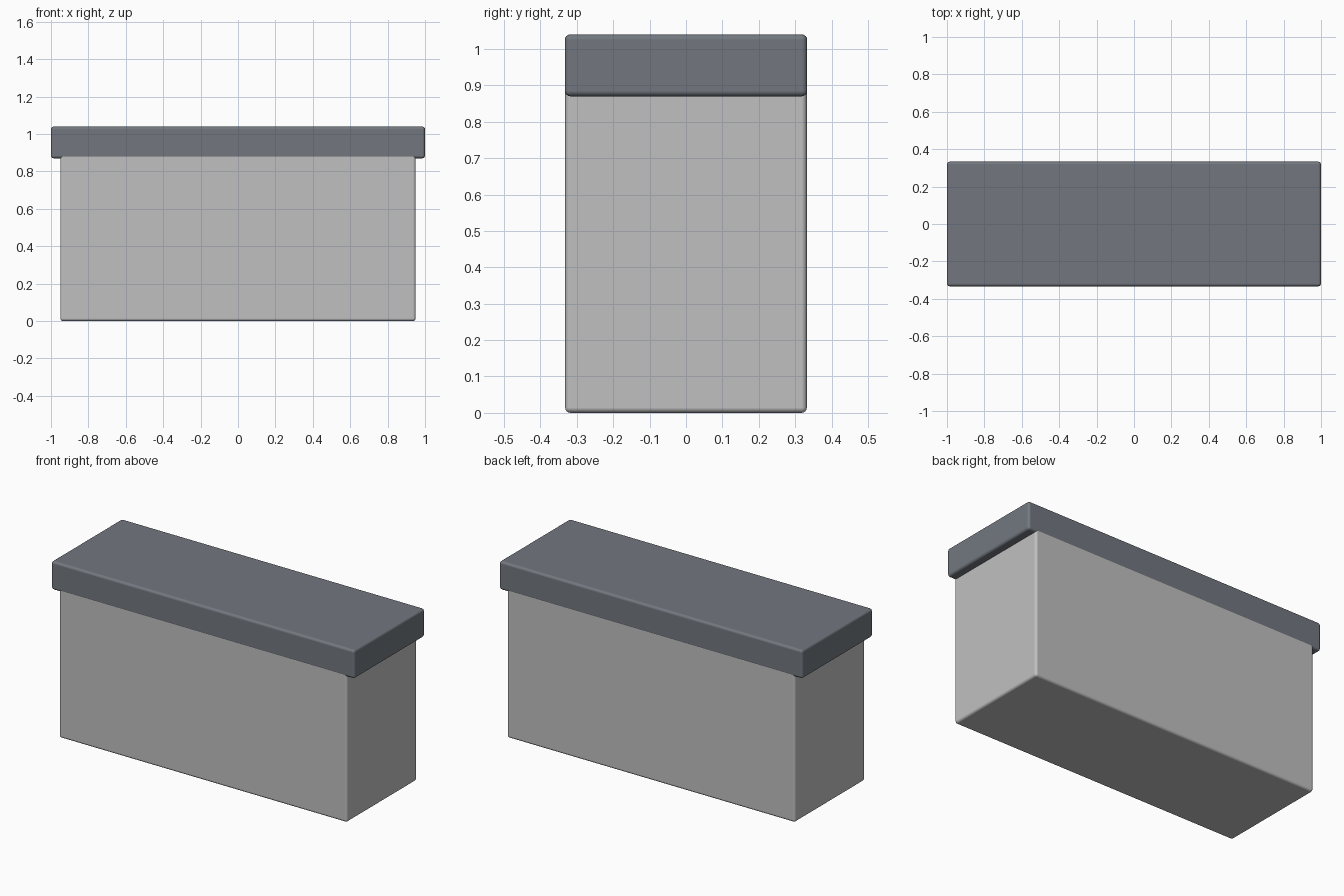
import bpy
import math

default = bpy.data.objects.get("Cube")
if default:
    bpy.data.objects.remove(default, do_unlink=True)


def make_material(name, rgb):
    mat = bpy.data.materials.new(name)
    mat.use_nodes = True
    colour = (*rgb, 1.0)
    mat.diffuse_color = colour
    shader = mat.node_tree.nodes["Principled BSDF"]
    shader.inputs["Base Color"].default_value = colour
    shader.inputs["Roughness"].default_value = 0.7
    return mat


def rounded_box(name, width, depth, bottom, top, radius, mat):
    """Box standing between two heights, with softly rounded edges."""
    bpy.ops.mesh.primitive_cube_add(size=1, location=(0, 0, (bottom + top) / 2))
    box = bpy.context.object
    box.name = name
    box.scale = (width, depth, top - bottom)
    bpy.ops.object.transform_apply(location=False, rotation=False, scale=True)
    box.data.materials.append(mat)
    bevel = box.modifiers.new("rounded_edges", "BEVEL")
    bevel.width = radius
    bevel.segments = 4
    bevel.harden_normals = True
    bpy.ops.object.shade_smooth_by_angle(angle=math.radians(40))
    return box


light_grey = make_material("light grey", (0.53, 0.53, 0.53))
slate_grey = make_material("slate grey", (0.17, 0.187, 0.213))

# Main block, a hair slimmer than the lid so their faces do not clash
rounded_box("body", 1.90, 0.664, 0.0, 0.955, 0.015, light_grey)

# Capping slab that overhangs both ends
rounded_box("lid", 2.0, 0.666, 0.87, 1.04, 0.015, slate_grey)
